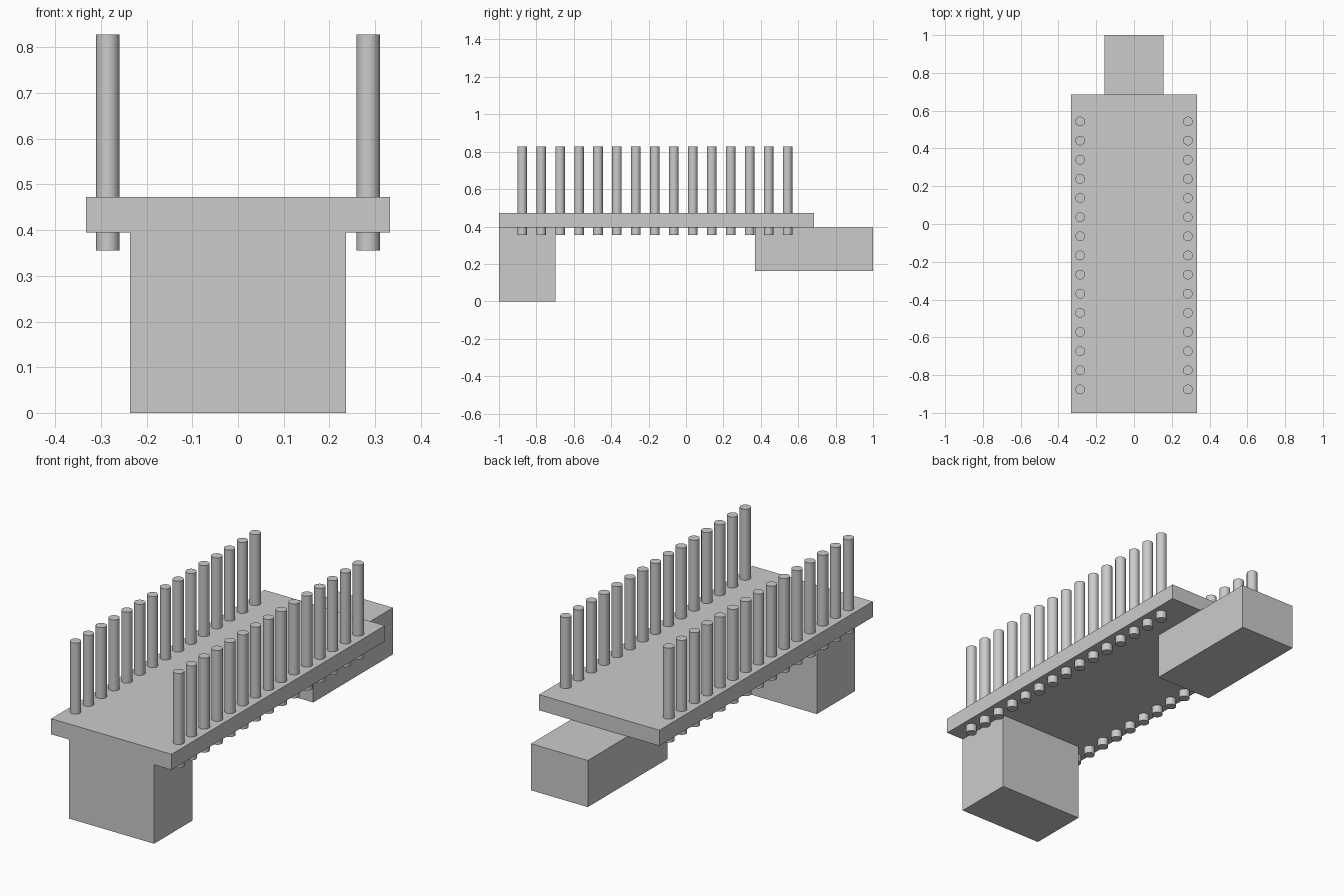
import bpy
import math

cube = bpy.data.objects.get("Cube")
if cube:
    bpy.data.objects.remove(cube, do_unlink=True)


def box(name, half_width, y_range, z_range):
    """Box centred on x = 0, given by its y and z limits."""
    (y0, y1), (z0, z1) = y_range, z_range
    bpy.ops.mesh.primitive_cube_add(size=1, location=(0, (y0 + y1) / 2, (z0 + z1) / 2))
    obj = bpy.context.object
    obj.name = name
    obj.scale = (2 * half_width, y1 - y0, z1 - z0)
    bpy.ops.object.transform_apply(location=False, rotation=False, scale=True)
    return obj


# Circuit board with the two connector housings beneath it
BOARD_BOTTOM, BOARD_TOP = 0.395, 0.473
box("board", 0.333, (-1, 0.685), (BOARD_BOTTOM, BOARD_TOP))
box("front_connector", 0.236, (-1, -0.697), (0, BOARD_BOTTOM))
box("back_connector", 0.157, (0.37, 1), (0.162, BOARD_BOTTOM))

# Two rows of header pins passing through the board
PIN_COUNT, FIRST_Y, LAST_Y = 15, -0.876, 0.543
PIN_BOTTOM, PIN_TOP = 0.356, 0.828
pitch = (LAST_Y - FIRST_Y) / (PIN_COUNT - 1)

bpy.ops.mesh.primitive_cylinder_add(vertices=32, radius=0.0255, depth=PIN_TOP - PIN_BOTTOM)
pin = bpy.context.object
bpy.ops.object.shade_smooth_by_angle(angle=math.radians(30))
pin_mesh = pin.data
pin_mesh.name = "header_pin"
bpy.data.objects.remove(pin, do_unlink=True)

for side, sign in (("left", 1), ("right", -1)):
    for i in range(PIN_COUNT):
        pin = bpy.data.objects.new(f"{side}_pin_{i + 1}", pin_mesh)
        pin.location = (sign * 0.285, FIRST_Y + i * pitch, (PIN_BOTTOM + PIN_TOP) / 2)
        bpy.context.collection.objects.link(pin)
